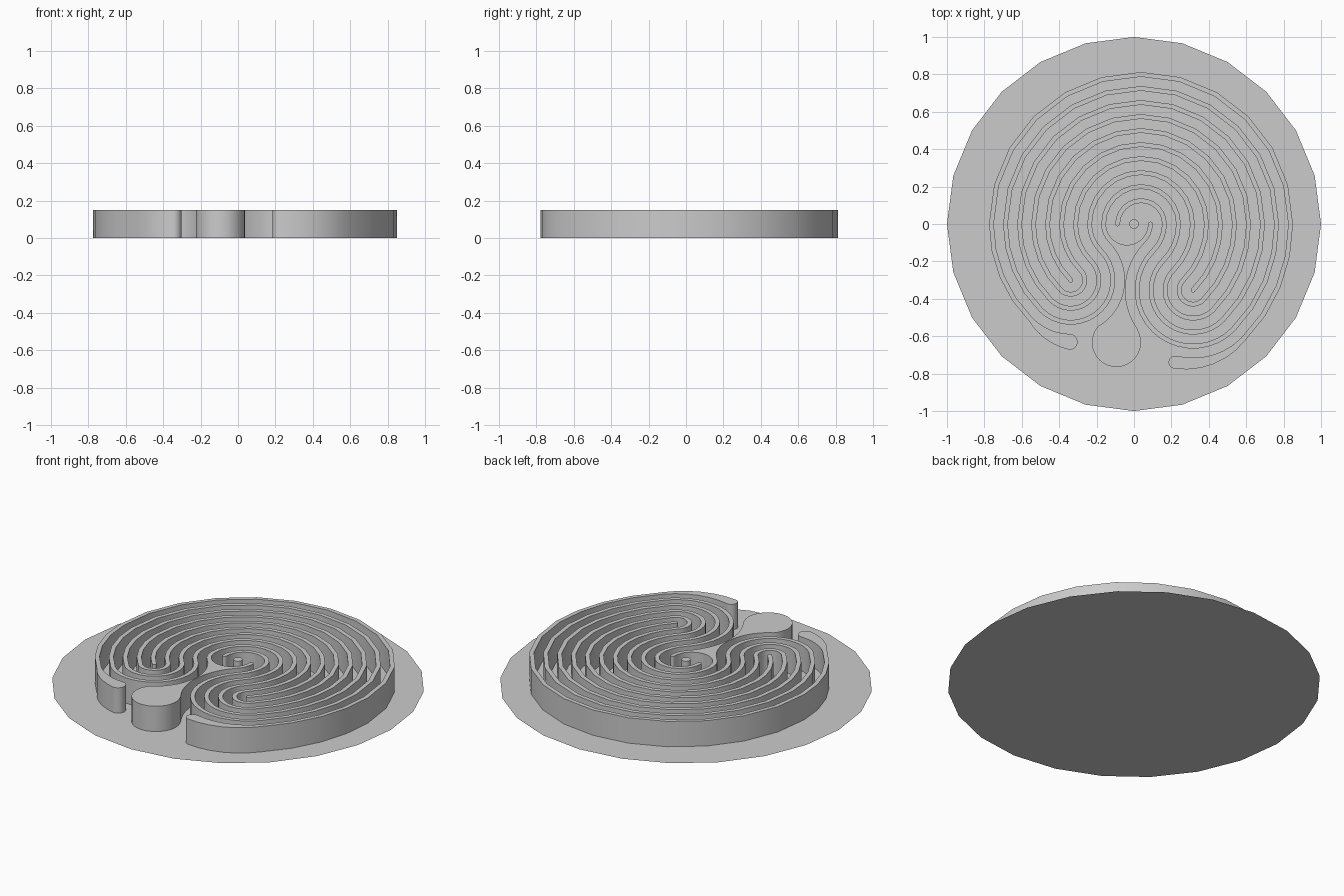
import bpy, bmesh
from math import radians, pi, cos, sin, atan2, degrees
from mathutils import Vector

old = bpy.data.objects.get("Cube")
if old:
    bpy.data.objects.remove(old, do_unlink=True)

HEIGHT, PITCH, HALF = 0.15, 0.075, 0.0125
UPPER, LOWER = Vector((0.0375, 0)), Vector((-0.0375, 0))

grey = bpy.data.materials.new("stone_grey")
grey.use_nodes = True
colour = (0.6, 0.6, 0.6, 1)
grey.diffuse_color = colour
grey.node_tree.nodes["Principled BSDF"].inputs["Base Color"].default_value = colour


def direction(angle):
    return Vector((cos(radians(angle)), sin(radians(angle))))


def arc(centre, radius, start, end, steps):
    return [centre + radius * direction(start + (end - start) * i / steps)
            for i in range(steps + 1)]


def band(centre, radius, start, end, steps, flare=0):
    """Left and right wall edges along an arc, optionally widening outwards."""
    pairs = []
    for i in range(steps + 1):
        t = i / steps
        u = direction(start + (end - start) * t)
        inner = centre + u * (radius - HALF)
        outer = centre + u * (radius + HALF + flare * t)
        pairs.append((inner, outer) if end > start else (outer, inner))
    return pairs


def cap(left, right, steps=8):
    """Half circle from the right edge round to the left edge."""
    middle, arm = (left + right) / 2, right - left
    angle = degrees(atan2(arm.y, arm.x))
    return arc(middle, arm.length / 2, angle, angle + 180, steps)


def add_face(bm, points):
    face = bm.faces.new([bm.verts.new((p.x, p.y, 0)) for p in points])
    face.normal_update()
    if face.normal.z < 0:
        face.normal_flip()


def add_ribbon(bm, bands, cap_start=False, cap_end=False):
    pairs = bands[0] + [p for b in bands[1:] for p in b[1:]]
    for (l0, r0), (l1, r1) in zip(pairs, pairs[1:]):
        add_face(bm, (l0, r0, r1, l1))
    if cap_start:
        add_face(bm, cap(pairs[0][1], pairs[0][0]))
    if cap_end:
        add_face(bm, cap(*pairs[-1]))


def finish(bm, name, height=HEIGHT):
    bmesh.ops.remove_doubles(bm, verts=bm.verts[:], dist=0.0005)
    if height:
        bottoms = bm.faces[:]
        made = bmesh.ops.extrude_face_region(bm, geom=bottoms, use_keep_orig=True)
        top = [g for g in made["geom"] if isinstance(g, bmesh.types.BMVert)]
        bmesh.ops.translate(bm, verts=top, vec=(0, 0, height))
        bmesh.ops.recalc_face_normals(bm, faces=bm.faces[:])
        # The undersides rest on the base
        under = [f for f in bm.faces if f.normal.z < -0.9]
        bmesh.ops.delete(bm, geom=under, context='FACES')
    mesh = bpy.data.meshes.new(name)
    bm.to_mesh(mesh)
    bm.free()
    mesh.materials.append(grey)
    obj = bpy.data.objects.new(name, mesh)
    bpy.context.collection.objects.link(obj)
    bpy.ops.object.select_all(action='DESELECT')
    obj.select_set(True)
    bpy.context.view_layer.objects.active = obj
    bpy.ops.object.shade_smooth_by_angle(angle=radians(35))
    return obj


# Base: flat 24-sided disc
bm = bmesh.new()
add_face(bm, arc(Vector((0, 0)), 1, 0, 345, 23))
finish(bm, "base_disc", 0)

# Walls: upper half rings
bm = bmesh.new()
for k in range(10):
    add_ribbon(bm, [band(UPPER, 0.125 + PITCH * k, 180, 0, 12)], cap_start=(k == 0))

# Walls: lower arcs folding round a turning point on each side
turns = {}
for side, first, last, inmost, end_angle, flare in (
        (1, 0.125, 10, 1, 256, 0.045), (-1, 0.05, 9, 2, 269, 0.06)):
    def turned(a):
        return a if side > 0 else 180 - a

    def ring(k):
        return first + PITCH * k

    turn = LOWER + ring(5) * direction(turned(-45))
    turns[side] = turn
    for k in range(inmost, 5):
        add_ribbon(bm, [
            band(LOWER, ring(k), turned(0), turned(-45), 4),
            band(turn, PITCH * (5 - k), turned(135), turned(315), 18),
            band(LOWER, ring(10 - k), turned(-45), turned(0), 4)])
    add_ribbon(bm, [band(LOWER, ring(5), turned(0), turned(-45), 4)], cap_end=True)
    # Outermost wall, swelling into a rounded end
    add_ribbon(bm, [
        band(LOWER, ring(last), turned(0), turned(-45), 4),
        band(turn, PITCH * (last - 5), turned(315), turned(end_angle if side > 0 else 540 - end_angle), 6, flare)],
        cap_end=True)
finish(bm, "labyrinth_walls")

# Island: hub arc, thin neck and round foot in one solid piece
foot, foot_radius = Vector((-0.094, -0.633)), 0.131


def bearing(a, b):
    d = b - a
    return degrees(atan2(d.y, d.x))


left_angle = bearing(turns[-1], foot)
right_angle = bearing(turns[1], foot) + 360
rim, hollow = 0.125 + HALF, 0.125 - HALF
outline = arc(LOWER, hollow, 0, -180, 16)
outline += arc(LOWER, rim, 180, 225, 4)
outline += arc(turns[-1], 0.425 - rim, 45, left_angle, 12)[1:]
outline += arc(foot, foot_radius, left_angle + 180, right_angle + 180, 24)[1:-1]
outline += arc(turns[1], 0.5 - rim, right_angle, 135, 12)
outline += arc(LOWER, rim, -45, 0, 4)[1:]
outline += arc(LOWER + Vector((0.125, 0)), HALF, 0, 180, 8)[1:-1]
bm = bmesh.new()
add_face(bm, outline)
finish(bm, "entrance_island")

# Centre pin
bm = bmesh.new()
add_face(bm, arc(Vector((0, 0)), 0.025, 0, 345, 23))
finish(bm, "centre_pin")
